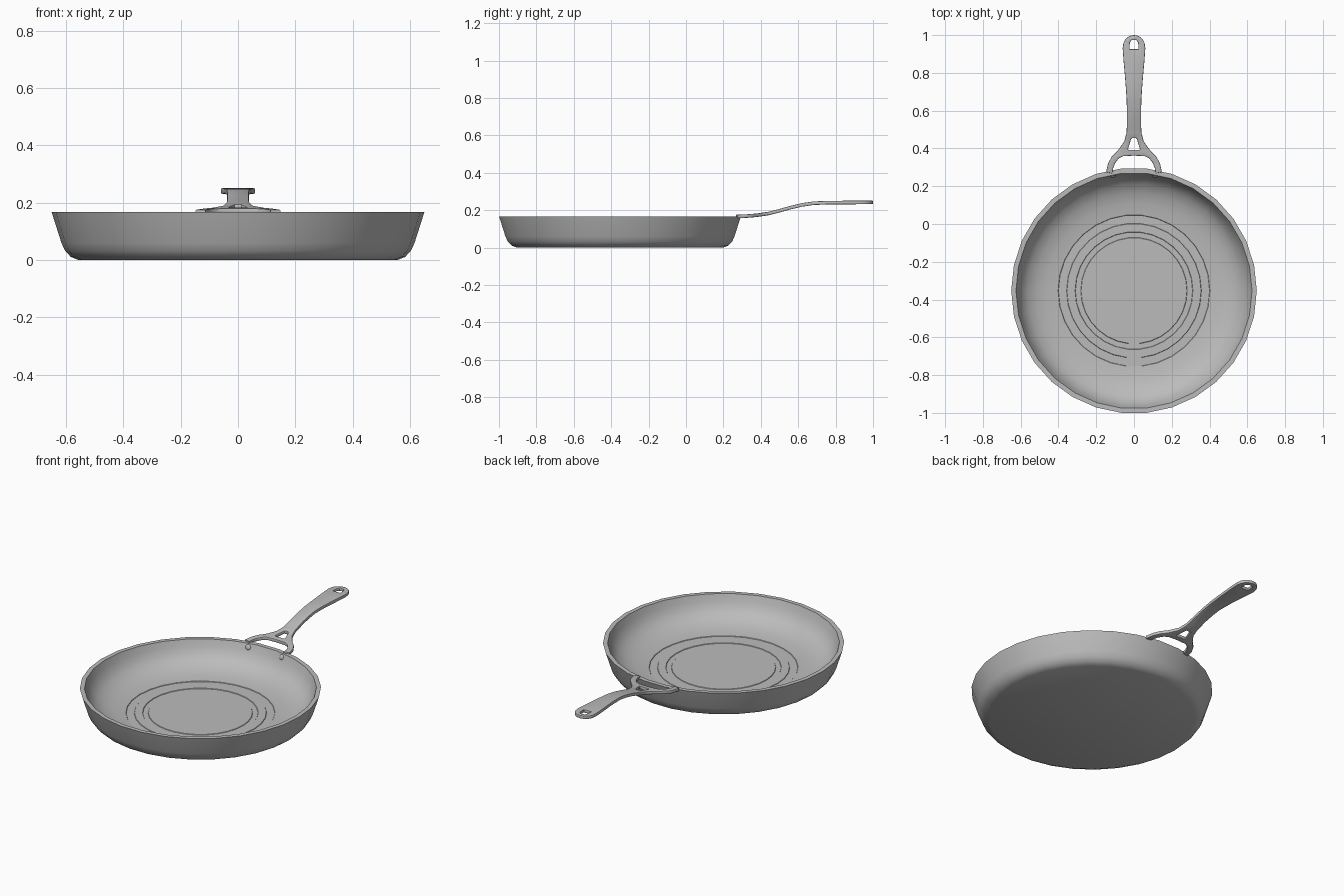
import bpy, bmesh, math
from mathutils import Vector

cube = bpy.data.objects.get("Cube")
if cube:
    bpy.data.objects.remove(cube, do_unlink=True)

CY = -0.353     # pan centre on y
SEGS = 30

metal = bpy.data.materials.new("grey metal")
metal.use_nodes = True
GREY = (0.5, 0.5, 0.5, 1)
metal.diffuse_color = GREY
for node in metal.node_tree.nodes:
    if node.type == 'BSDF_PRINCIPLED':
        node.inputs["Base Color"].default_value = GREY


def finish(name, bm, angle=30):
    bmesh.ops.recalc_face_normals(bm, faces=bm.faces[:])
    mesh = bpy.data.meshes.new(name)
    bm.to_mesh(mesh)
    bm.free()
    mesh.materials.append(metal)
    obj = bpy.data.objects.new(name, mesh)
    bpy.context.collection.objects.link(obj)
    bpy.ops.object.select_all(action='DESELECT')
    obj.select_set(True)
    bpy.context.view_layer.objects.active = obj
    bpy.ops.object.shade_smooth_by_angle(angle=math.radians(angle))
    return obj


# Pan body: outside, rim, inside wall, then a floor with two shallow ring grooves
profile = [
    (0.555, 0.0), (0.583, 0.011), (0.603, 0.032), (0.616, 0.06), (0.65, 0.167),
    (0.625, 0.167), (0.612, 0.13), (0.594, 0.096), (0.565, 0.066), (0.52, 0.042),
    (0.465, 0.027), (0.402, 0.020),
    (0.400, 0.017), (0.357, 0.017), (0.355, 0.020),
    (0.312, 0.020), (0.310, 0.017), (0.282, 0.017), (0.280, 0.020),
]
bm = bmesh.new()
rings = []
for r, z in profile:
    rings.append([bm.verts.new((r * math.cos(math.tau * i / SEGS),
                                CY + r * math.sin(math.tau * i / SEGS), z))
                  for i in range(SEGS)])
for a, b in zip(rings, rings[1:]):
    for i in range(SEGS):
        j = (i + 1) % SEGS
        bm.faces.new((a[i], a[j], b[j], b[i]))
bm.faces.new(rings[0])
bm.faces.new(rings[-1])
finish("pan_body", bm)


# Handle: flat mirrored outline with two holes, bevelled, then bent upward
def mirrored(half):
    return half + [(-x, y) for x, y in reversed(half) if x > 0]


outline = mirrored([
    (0, 0.996), (0.022, 0.992), (0.04, 0.979), (0.052, 0.958), (0.056, 0.93),
    (0.051, 0.86), (0.042, 0.76), (0.035, 0.66), (0.033, 0.56), (0.035, 0.485),
    (0.048, 0.435), (0.08, 0.39), (0.114, 0.355), (0.133, 0.322), (0.143, 0.278),
    (0.117, 0.272), (0.114, 0.298), (0.103, 0.325), (0.084, 0.35), (0.058, 0.363),
    (0, 0.366)])
hang_hole = mirrored([(0, 0.980), (0.016, 0.976), (0.026, 0.962), (0.028, 0.922)])
fork_hole = mirrored([(0.014, 0.458), (0.02, 0.448), (0.036, 0.396), (0.032, 0.388)])

curve = bpy.data.curves.new("handle_outline", 'CURVE')
curve.dimensions = '2D'
curve.fill_mode = 'BOTH'
curve.extrude = 0.0055
curve.bevel_depth = 0.004
curve.bevel_resolution = 1
for pts in (outline, hang_hole, fork_hole):
    spline = curve.splines.new('POLY')
    spline.points.add(len(pts) - 1)
    for p, (x, y) in zip(spline.points, pts):
        p.co = (x, y, 0, 1)
    spline.use_cyclic_u = True
helper = bpy.data.objects.new("handle_outline", curve)
bpy.context.collection.objects.link(helper)
bpy.context.view_layer.update()
flat = bpy.data.meshes.new_from_object(
    helper.evaluated_get(bpy.context.evaluated_depsgraph_get()))
bm = bmesh.new()
bm.from_mesh(flat)
bpy.data.objects.remove(helper, do_unlink=True)
bpy.data.meshes.remove(flat)
bmesh.ops.remove_doubles(bm, verts=bm.verts[:], dist=1e-5)

# Side curve of the handle: height of its middle along y
PATH = [(0.26, 0.166), (0.32, 0.168), (0.38, 0.173), (0.44, 0.182), (0.50, 0.197),
        (0.56, 0.214), (0.62, 0.228), (0.68, 0.237), (0.76, 0.2405), (1.01, 0.2415)]
for y, _ in PATH[1:-1]:
    bmesh.ops.bisect_plane(bm, geom=bm.verts[:] + bm.edges[:] + bm.faces[:],
                           dist=1e-6, plane_co=(0, y, 0), plane_no=(0, 1, 0))


def path_height(y):
    for (y0, z0), (y1, z1) in zip(PATH, PATH[1:]):
        if y <= y1:
            return z0 + (z1 - z0) * (y - y0) / (y1 - y0)
    return PATH[-1][1]


for v in bm.verts:
    v.co.z += path_height(v.co.y)
finish("handle", bm, 35)

# Rivet heads on the inside wall below the handle legs
for side, sign in (("left", 1), ("right", -1)):
    bm = bmesh.new()
    bmesh.ops.create_uvsphere(bm, u_segments=12, v_segments=8, radius=0.017)
    a = math.pi / 2 - sign * math.radians(10.3)
    normal = Vector((-math.cos(a), -math.sin(a), 0.3)).normalized()
    turn = normal.to_track_quat('Z', 'Y')
    place = Vector((0.618 * math.cos(a), CY + 0.618 * math.sin(a), 0.146))
    for v in bm.verts:
        v.co.z *= 0.5
        v.co = turn @ v.co + place
    finish("rivet_" + side, bm, 60)
